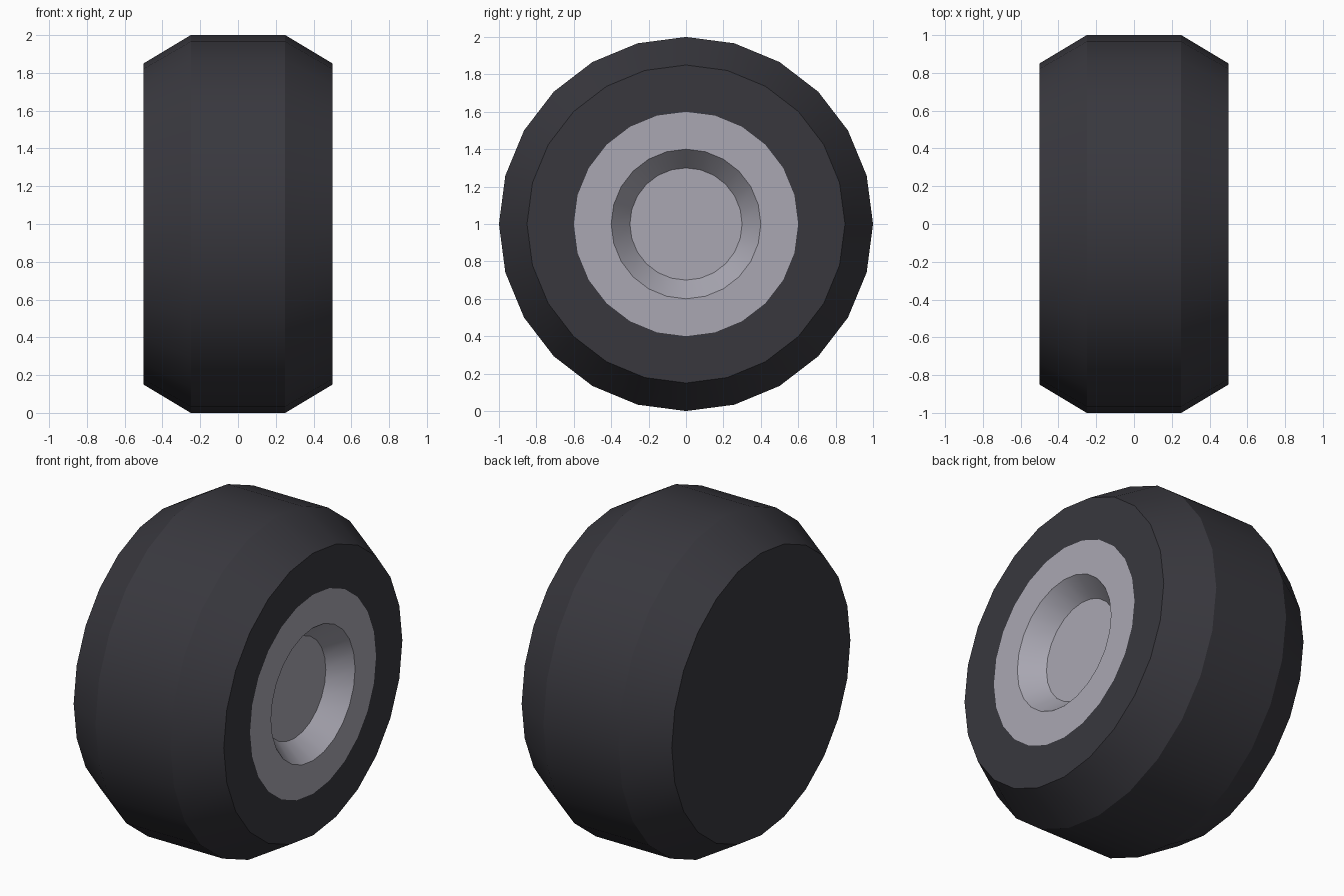
import bpy, bmesh, math

if "Cube" in bpy.data.objects:
    bpy.data.objects.remove(bpy.data.objects["Cube"])

SIDES = 24


def material(name, rgb):
    m = bpy.data.materials.new(name)
    m.diffuse_color = (*rgb, 1.0)
    m.use_nodes = True
    m.node_tree.nodes["Principled BSDF"].inputs["Base Color"].default_value = m.diffuse_color
    return m


rubber = material("dark rubber", (0.040, 0.039, 0.048))
metal = material("grey metal", (0.40, 0.39, 0.45))


def lathe(name, profile, mat, cap_start=False, cap_end=False):
    """Spin (x, radius) points around the x axis at height 1."""
    bm = bmesh.new()
    angles = [2 * math.pi * i / SIDES for i in range(SIDES)]
    rings = [[bm.verts.new((x, r * math.sin(a), 1 + r * math.cos(a))) for a in angles]
             for x, r in profile]
    for a, b in zip(rings, rings[1:]):
        for i in range(SIDES):
            j = (i + 1) % SIDES
            bm.faces.new((a[i], b[i], b[j], a[j]))
    if cap_start:
        bm.faces.new(rings[0])
    if cap_end:
        bm.faces.new(rings[-1][::-1])
    me = bpy.data.meshes.new(name)
    bm.to_mesh(me)
    bm.free()
    me.materials.append(mat)
    ob = bpy.data.objects.new(name, me)
    bpy.context.collection.objects.link(ob)
    bpy.ops.object.select_all(action='DESELECT')
    ob.select_set(True)
    bpy.context.view_layer.objects.active = ob
    bpy.ops.object.shade_smooth_by_angle(angle=math.radians(30))
    return ob


# Tyre: closed back, chamfered shoulders, flat sidewall up to the hub
lathe("tyre", [(-0.5, 0.85), (-0.25, 1.0), (0.25, 1.0), (0.5, 0.85), (0.5, 0.6)],
      rubber, cap_start=True)

# Hub: flat ring with a sunken centre
lathe("hub", [(0.5, 0.6), (0.5, 0.4), (0.375, 0.3)], metal, cap_end=True)
